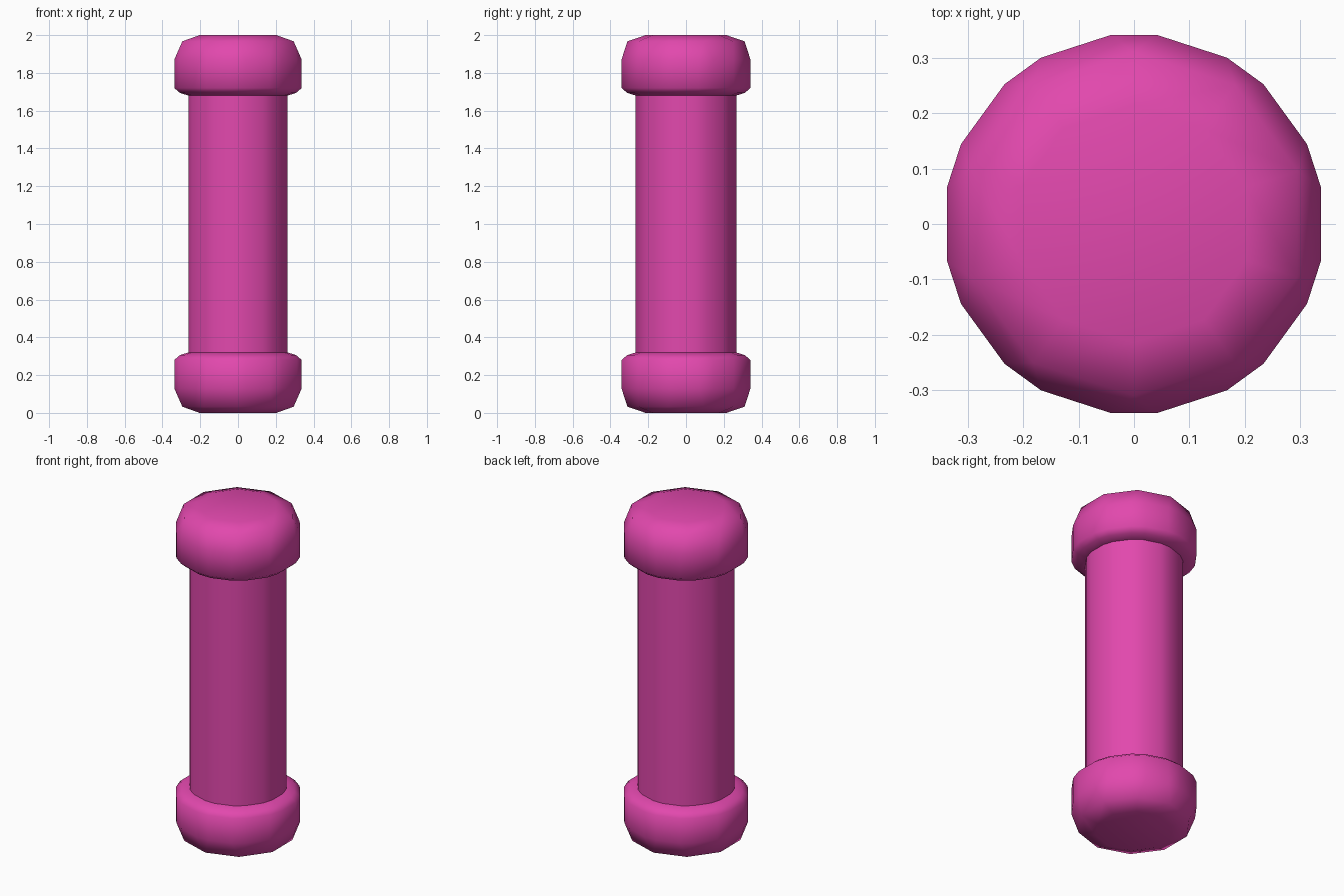
import bpy, bmesh, math

if "Cube" in bpy.data.objects:
    bpy.data.objects.remove(bpy.data.objects["Cube"])

pink = bpy.data.materials.new("pink")
pink.diffuse_color = (0.76, 0.065, 0.42, 1)
pink.use_nodes = True
pink.node_tree.nodes["Principled BSDF"].inputs["Base Color"].default_value = pink.diffuse_color


def ring(bm, r, z, half):
    # ten corners, each split into two points by the corner bevel
    pts = []
    for k in range(10):
        for s in (-1, 1):
            a = math.radians(18 + 36 * k + s * half)
            pts.append(bm.verts.new((r * math.cos(a), r * math.sin(a), z)))
    return pts


def lathe(name, profile, smooth):
    bm = bmesh.new()
    rings = [ring(bm, *p) for p in profile]
    for a, b in zip(rings, rings[1:]):
        for i in range(20):
            j = (i + 1) % 20
            bm.faces.new((a[i], a[j], b[j], b[i]))
    bm.faces.new(rings[0][::-1])
    bm.faces.new(rings[-1])
    bmesh.ops.remove_doubles(bm, verts=bm.verts, dist=0.0005)
    bmesh.ops.recalc_face_normals(bm, faces=bm.faces)
    me = bpy.data.meshes.new(name)
    bm.to_mesh(me)
    bm.free()
    me.materials.append(pink)
    ob = bpy.data.objects.new(name, me)
    bpy.context.collection.objects.link(ob)
    bpy.ops.object.select_all(action='DESELECT')
    ob.select_set(True)
    bpy.context.view_layer.objects.active = ob
    bpy.ops.object.shade_smooth_by_angle(angle=math.radians(smooth))
    return ob


# end knob profile: radius, height, corner bevel half angle
knob = [(0.214, 0.0, 0), (0.31, 0.033, 0), (0.344, 0.13, 6.8),
        (0.344, 0.28, 6.8), (0.313, 0.306, 6.8), (0.268, 0.32, 6.8)]
lathe("bottom_knob", knob, 60)
lathe("top_knob", [(r, 2 - z, h) for r, z, h in reversed(knob)], 60)

# straight shaft between the knobs
lathe("shaft", [(0.268, 0.30, 6.8), (0.268, 1.70, 6.8)], 40)
